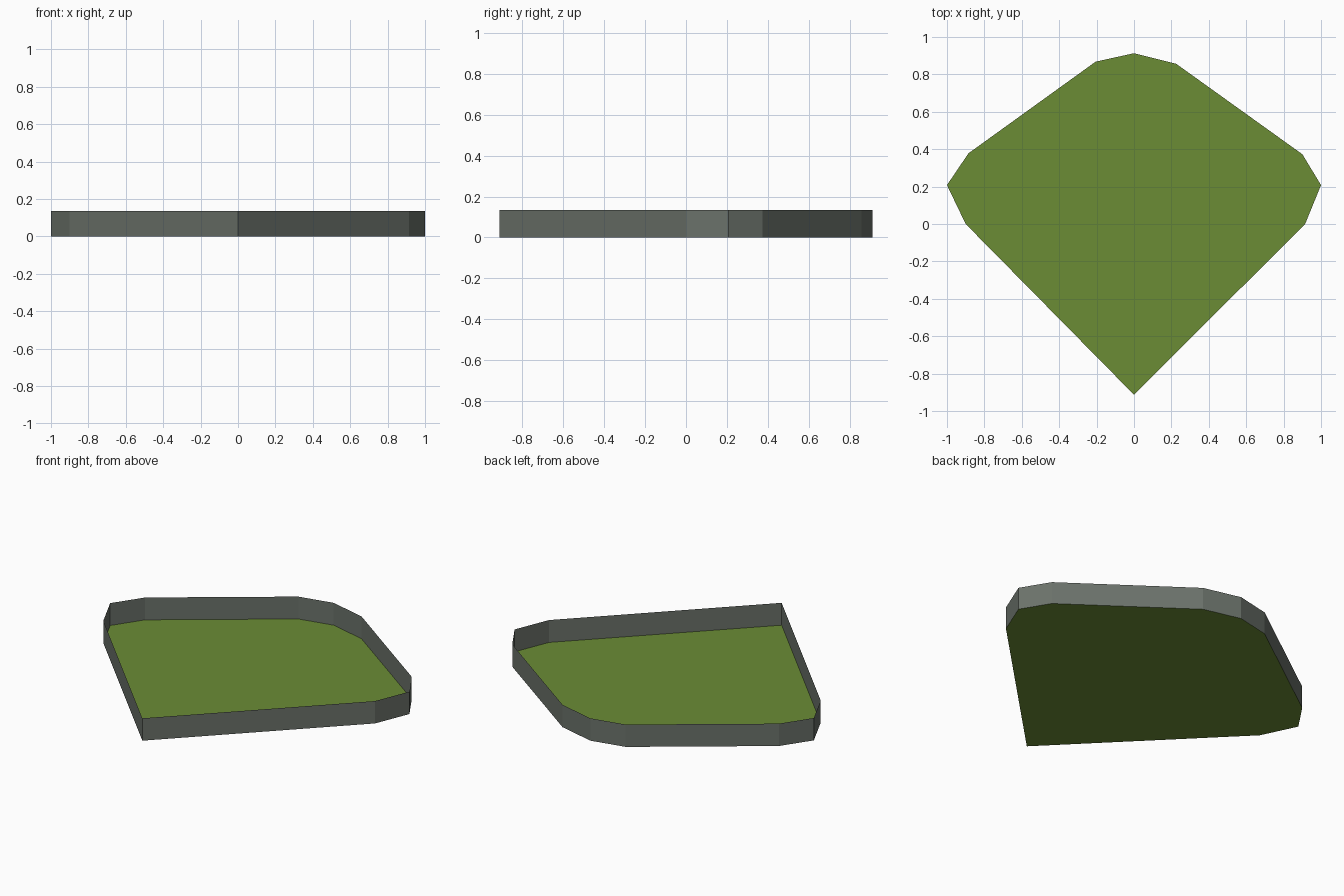
import bpy
import bmesh

if "Cube" in bpy.data.objects:
    bpy.data.objects.remove(bpy.data.objects["Cube"])

WALL_HEIGHT = 0.135

# Plan outline, counter-clockwise from the front corner
OUTLINE = [(0, -0.913), (0.915, 0.0), (1.0, 0.208), (0.90, 0.373),
           (0.225, 0.857), (0, 0.913), (-0.205, 0.868), (-0.885, 0.378),
           (-1.0, 0.208), (-0.90, 0.0)]


def make_material(name, color):
    mat = bpy.data.materials.new(name)
    mat.diffuse_color = (*color, 1.0)
    mat.use_nodes = True
    mat.node_tree.nodes["Principled BSDF"].inputs["Base Color"].default_value = mat.diffuse_color
    return mat


def make_object(name, bm, mat):
    mesh = bpy.data.meshes.new(name)
    bm.to_mesh(mesh)
    bm.free()
    mesh.materials.append(mat)
    obj = bpy.data.objects.new(name, mesh)
    bpy.context.collection.objects.link(obj)
    return obj


grass_green = make_material("grass_green", (0.147, 0.262, 0.036))
wall_grey = make_material("wall_grey", (0.147, 0.168, 0.145))

# Flat grass floor
bm = bmesh.new()
bm.faces.new([bm.verts.new((x, y, 0)) for x, y in OUTLINE])
make_object("grass_field", bm, grass_green)

# Thin upright wall following the outline
bm = bmesh.new()
low = [bm.verts.new((x, y, 0)) for x, y in OUTLINE]
high = [bm.verts.new((x, y, WALL_HEIGHT)) for x, y in OUTLINE]
for i in range(len(OUTLINE)):
    j = (i + 1) % len(OUTLINE)
    bm.faces.new((low[i], low[j], high[j], high[i]))
make_object("boundary_wall", bm, wall_grey)
